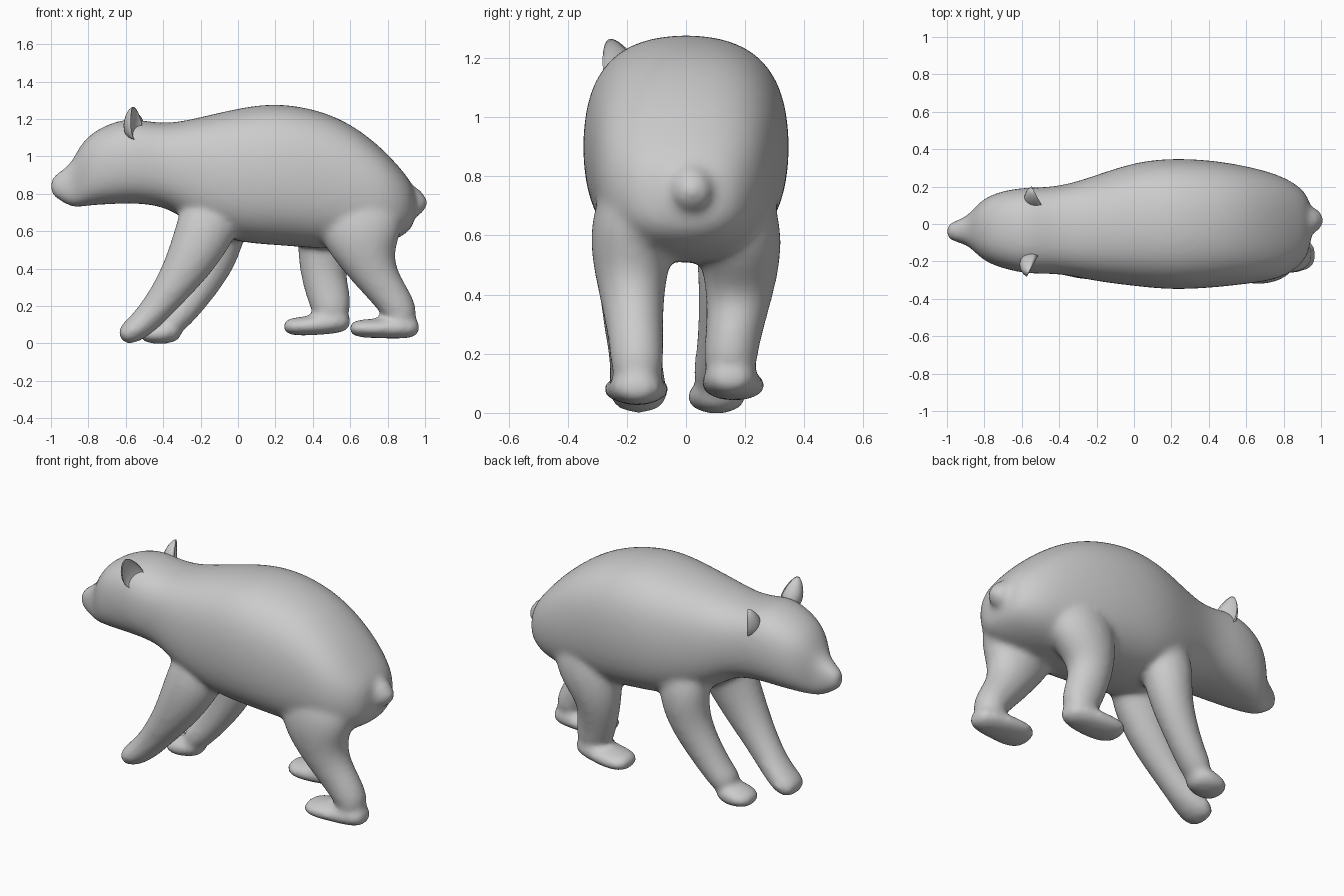
import bpy, bmesh, math
from mathutils import Vector, Matrix

SIDES = 16


def loft(bm, stations, upright=False, power=2.0):
    """Skin oval rings (x, y, z, half width, half height) along a path."""
    rings = []
    for i, (x, y, z, rw, rh) in enumerate(stations):
        a = stations[max(i - 1, 0)]
        b = stations[min(i + 1, len(stations) - 1)]
        t = Vector((1, 0, 0)) if upright else Vector((b[0] - a[0], 0, b[2] - a[2])).normalized()
        n = Vector((-t.z, 0, t.x))
        ring = []
        for k in range(SIDES):
            ang = 2 * math.pi * k / SIDES
            c, s = math.cos(ang), math.sin(ang)
            u = math.copysign(abs(c) ** (2 / power), c) * rw
            v = math.copysign(abs(s) ** (2 / power), s) * rh
            ring.append(bm.verts.new(Vector((x, y, z)) + Vector((0, u, 0)) + n * v))
        rings.append(ring)
    faces = [bm.faces.new(rings[0]), bm.faces.new(rings[-1][::-1])]
    for r0, r1 in zip(rings, rings[1:]):
        for k in range(SIDES):
            j = (k + 1) % SIDES
            faces.append(bm.faces.new((r0[k], r1[k], r1[j], r0[j])))
    bmesh.ops.recalc_face_normals(bm, faces=faces)


bm = bmesh.new()

# Nose, head, neck, torso and rump: x, y centre, half width, top z, bottom z
profile = [
    (-1.005, -0.04, 0.038, 0.88, 0.80),
    (-0.96, -0.04, 0.055, 0.915, 0.765),
    (-0.89, -0.035, 0.078, 0.965, 0.725),
    (-0.85, -0.03, 0.125, 1.055, 0.725),
    (-0.79, -0.03, 0.18, 1.125, 0.735),
    (-0.69, -0.03, 0.215, 1.18, 0.74),
    (-0.58, -0.035, 0.235, 1.21, 0.745),
    (-0.48, -0.035, 0.235, 1.19, 0.74),
    (-0.36, -0.03, 0.245, 1.18, 0.715),
    (-0.22, -0.025, 0.285, 1.21, 0.61),
    (0.00, 0.0, 0.338, 1.265, 0.53),
    (0.20, 0.0, 0.36, 1.295, 0.52),
    (0.42, 0.0, 0.348, 1.26, 0.50),
    (0.60, -0.005, 0.322, 1.185, 0.50),
    (0.76, -0.015, 0.29, 1.06, 0.52),
    (0.87, -0.015, 0.235, 0.94, 0.56),
    (0.955, -0.005, 0.14, 0.83, 0.63),
]
loft(bm, [(x, y, (t + b) / 2, w, (t - b) / 2) for x, y, w, t, b in profile], True, 2.5)

# Tail
loft(bm, [(0.87, 0.01, 0.80, 0.09, 0.09), (0.95, 0.02, 0.745, 0.075, 0.075),
          (1.0, 0.02, 0.71, 0.05, 0.05)])

# Near front leg, reaching forward
loft(bm, [(-0.10, -0.11, 0.82, 0.13, 0.17), (-0.165, -0.17, 0.62, 0.135, 0.17),
          (-0.265, -0.185, 0.42, 0.115, 0.13), (-0.375, -0.18, 0.265, 0.095, 0.095),
          (-0.48, -0.165, 0.135, 0.09, 0.08), (-0.565, -0.16, 0.06, 0.11, 0.07),
          (-0.635, -0.16, 0.03, 0.08, 0.045)])

# Far front leg
loft(bm, [(-0.07, 0.10, 0.82, 0.13, 0.17), (-0.10, 0.16, 0.62, 0.135, 0.15),
          (-0.12, 0.155, 0.46, 0.115, 0.125), (-0.215, 0.135, 0.29, 0.095, 0.10),
          (-0.315, 0.115, 0.15, 0.09, 0.083), (-0.38, 0.105, 0.085, 0.09, 0.075)])
loft(bm, [(-0.30, 0.11, 0.08, 0.07, 0.06), (-0.39, 0.105, 0.058, 0.105, 0.066),
          (-0.46, 0.10, 0.05, 0.105, 0.054), (-0.525, 0.10, 0.04, 0.065, 0.034)])

# Near hind leg and foot, pushing back
loft(bm, [(0.62, -0.11, 0.84, 0.15, 0.20), (0.66, -0.18, 0.63, 0.16, 0.26),
          (0.685, -0.188, 0.45, 0.12, 0.15), (0.77, -0.175, 0.31, 0.10, 0.108),
          (0.865, -0.165, 0.19, 0.093, 0.098), (0.89, -0.165, 0.09, 0.085, 0.078)])
loft(bm, [(0.975, -0.165, 0.085, 0.065, 0.045), (0.90, -0.165, 0.085, 0.095, 0.063),
          (0.79, -0.165, 0.08, 0.11, 0.055), (0.68, -0.17, 0.08, 0.12, 0.052),
          (0.59, -0.175, 0.08, 0.085, 0.04)])

# Far hind leg and foot, stepping forward
loft(bm, [(0.56, 0.11, 0.84, 0.15, 0.20), (0.53, 0.18, 0.62, 0.16, 0.22),
          (0.44, 0.188, 0.43, 0.12, 0.13), (0.475, 0.165, 0.29, 0.10, 0.122),
          (0.50, 0.15, 0.19, 0.093, 0.11), (0.52, 0.15, 0.12, 0.085, 0.083)])
loft(bm, [(0.605, 0.15, 0.13, 0.065, 0.05), (0.53, 0.15, 0.115, 0.095, 0.066),
          (0.43, 0.155, 0.10, 0.11, 0.055), (0.33, 0.165, 0.09, 0.115, 0.053),
          (0.235, 0.17, 0.09, 0.08, 0.04)])

me = bpy.data.meshes.new("bear_body")
bm.to_mesh(me)
bm.free()
body = bpy.data.objects.new("bear_body", me)
bpy.context.collection.objects.link(body)

# Blend all limbs into one soft skin
sub = body.modifiers.new("round", "SUBSURF")
sub.levels = sub.render_levels = 2
rem = body.modifiers.new("fuse", "REMESH")
rem.mode = "VOXEL"
rem.voxel_size = 0.016
rem.use_smooth_shade = True
smo = body.modifiers.new("soften", "SMOOTH")
smo.factor = 0.5
smo.iterations = 14


# Cupped ears, hollow side turned back and outward
def ear(name, loc, turn, lean):
    eb = bmesh.new()
    bmesh.ops.create_uvsphere(eb, u_segments=20, v_segments=12, radius=1)
    for v in eb.verts:
        if v.co.y < 0:
            v.co.y *= -0.3
        taper = 1 - 0.3 * v.co.z
        v.co = Vector((v.co.x * 0.06 * taper, v.co.y * 0.07 * taper, v.co.z * 0.095))
    rot = Matrix.Rotation(turn, 4, "Z") @ Matrix.Rotation(lean, 4, "Y")
    bmesh.ops.transform(eb, matrix=Matrix.Translation(loc) @ rot, verts=eb.verts)
    for f in eb.faces:
        f.smooth = True
    m = bpy.data.meshes.new(name)
    eb.to_mesh(m)
    eb.free()
    bpy.context.collection.objects.link(bpy.data.objects.new(name, m))


ear("near_ear", (-0.545, -0.23, 1.175), math.radians(62), math.radians(-22))
ear("far_ear", (-0.52, 0.15, 1.135), math.radians(118), math.radians(22))
